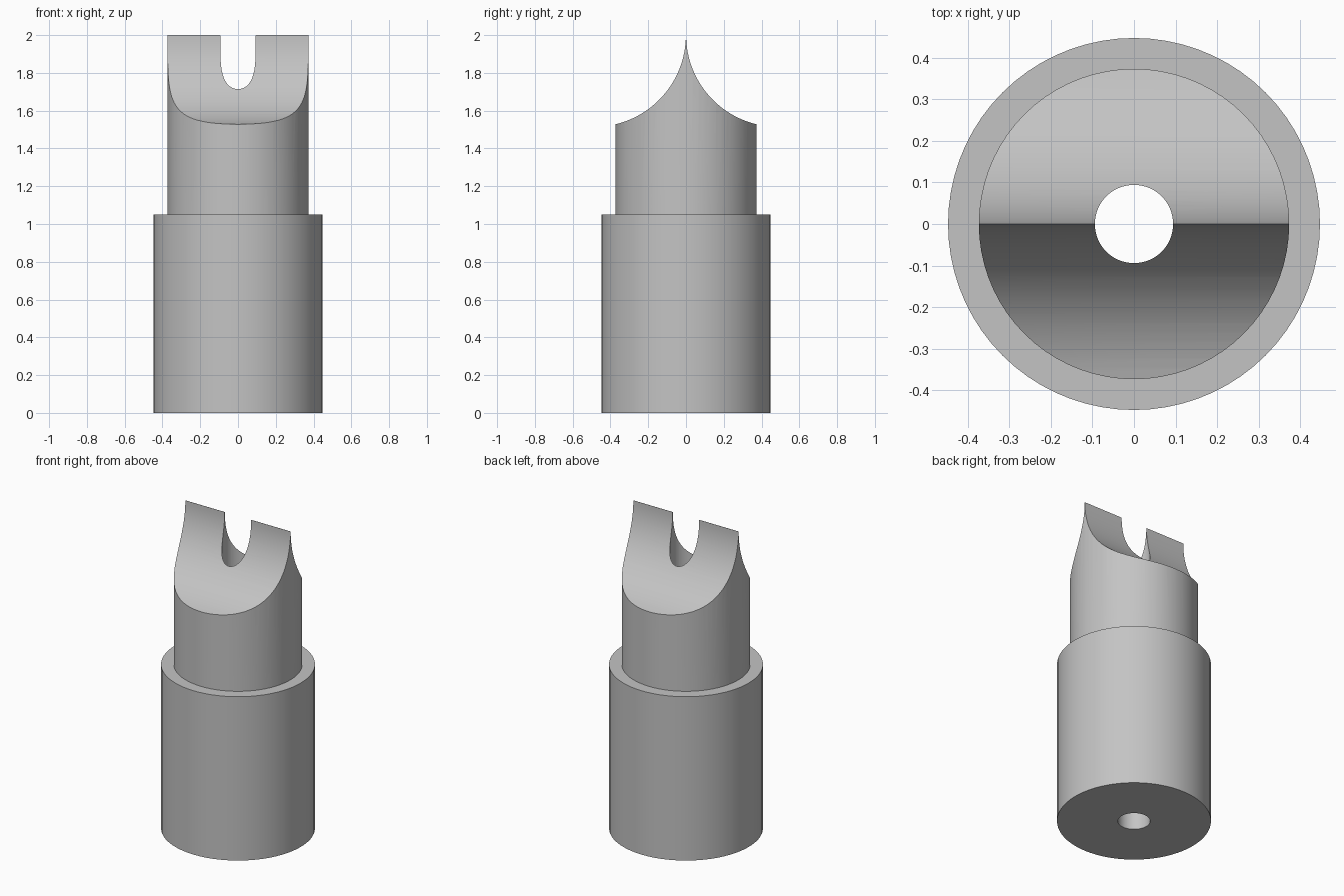
import bpy, bmesh, math

if "Cube" in bpy.data.objects:
    bpy.data.objects.remove(bpy.data.objects["Cube"], do_unlink=True)

BORE, SLEEVE, NECK = 0.094, 0.447, 0.373   # radii
SHOULDER, TOP = 1.05, 2.0                  # heights
SCOOP = 0.4855                             # radius of the concave cuts
EDGE = 0.0006                              # half thickness of the sharp crest

steel = bpy.data.materials.new("plain grey")
steel.use_nodes = True
grey = (0.55, 0.55, 0.55, 1)
steel.diffuse_color = grey
steel.node_tree.nodes["Principled BSDF"].inputs["Base Color"].default_value = grey


def make_object(name, bm):
    bmesh.ops.recalc_face_normals(bm, faces=bm.faces)
    mesh = bpy.data.meshes.new(name)
    bm.to_mesh(mesh)
    bm.free()
    mesh.materials.append(steel)
    obj = bpy.data.objects.new(name, mesh)
    bpy.context.collection.objects.link(obj)
    return obj


def lathe(name, profile, steps=72):
    """Turn a closed (radius, z) outline into a ring-shaped solid."""
    bm = bmesh.new()
    rings = []
    for i in range(steps):
        a = math.tau * i / steps
        rings.append([bm.verts.new((r * math.cos(a), r * math.sin(a), z)) for r, z in profile])
    n = len(profile)
    for i in range(steps):
        a, b = rings[i], rings[(i + 1) % steps]
        for k in range(n):
            j = (k + 1) % n
            bm.faces.new((a[k], b[k], b[j], a[j]))
    return make_object(name, bm)


def scoop_cutter(side):
    """Prism along x whose lower flank is the concave arc."""
    arc = [math.pi * (1 + 0.5 * i / 32) for i in range(33)]
    outline = [(EDGE + SCOOP * (1 + math.cos(a)), TOP + SCOOP * math.sin(a)) for a in arc]
    outline += [(0.6, TOP - SCOOP), (0.6, TOP + 0.3), (EDGE, TOP + 0.3)]
    bm = bmesh.new()
    face = bm.faces.new([bm.verts.new((-0.6, side * y, z)) for y, z in outline])
    ext = bmesh.ops.extrude_face_region(bm, geom=[face])["geom"]
    verts = [v for v in ext if isinstance(v, bmesh.types.BMVert)]
    bmesh.ops.translate(bm, verts=verts, vec=(1.2, 0, 0))
    cutter = make_object("scoop_cutter", bm)
    cutter.hide_render = True
    return cutter


# Stepped sleeve and neck with a bore right through
body = lathe("stepped_sleeve", [(BORE, 0), (SLEEVE, 0), (SLEEVE, SHOULDER),
                                (NECK, SHOULDER), (NECK, TOP), (BORE, TOP)])
bpy.context.view_layer.objects.active = body

# Front and back scoops meeting in a sharp crest
for side in (-1, 1):
    cutter = scoop_cutter(side)
    mod = body.modifiers.new("scoop", "BOOLEAN")
    mod.operation, mod.solver, mod.object = "DIFFERENCE", "EXACT", cutter
    bpy.ops.object.modifier_apply(modifier=mod.name)
    bpy.data.objects.remove(cutter, do_unlink=True)

bpy.ops.object.select_all(action="DESELECT")
body.select_set(True)
bpy.ops.object.shade_smooth_by_angle(angle=math.radians(30))
